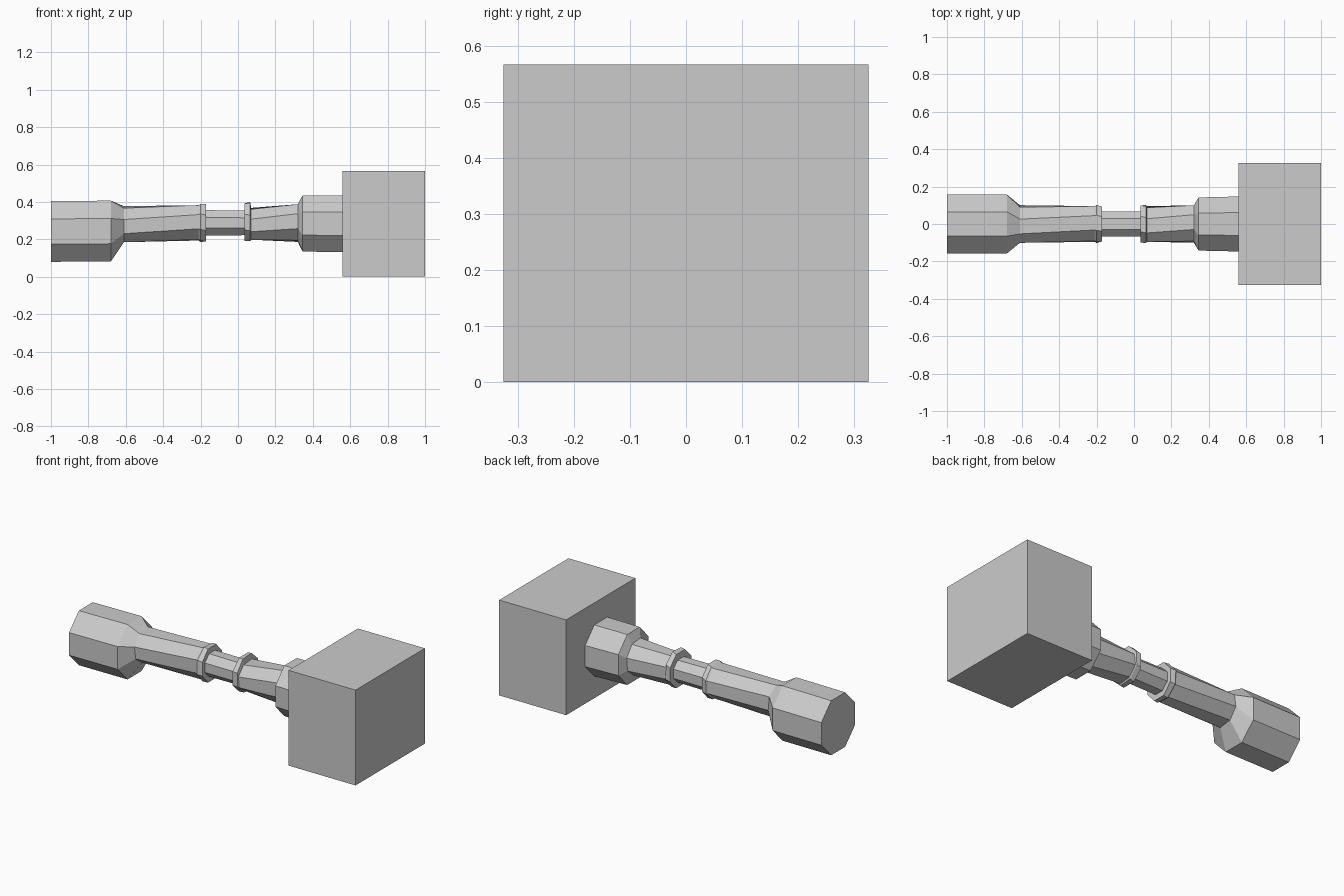
import bpy, bmesh, math

if "Cube" in bpy.data.objects:
    bpy.data.objects.remove(bpy.data.objects["Cube"])


def loft(name, sections, sides=8):
    """Faceted bar along x; each section is (x, centre z, half width y, half height z, twist degrees)."""
    bm = bmesh.new()
    rings = []
    k = 1 / math.cos(math.pi / sides)
    for x, cz, ry, rz, twist in sections:
        ring = []
        for i in range(sides):
            a = 2 * math.pi * (i + 0.5) / sides + math.radians(twist)
            ring.append(bm.verts.new((x, ry * k * math.cos(a), cz + rz * k * math.sin(a))))
        rings.append(ring)
    for a, b in zip(rings, rings[1:]):
        for i in range(sides):
            j = (i + 1) % sides
            bm.faces.new((a[i], a[j], b[j], b[i]))
    bm.faces.new(rings[0])
    bm.faces.new(rings[-1])
    bmesh.ops.recalc_face_normals(bm, faces=bm.faces)
    mesh = bpy.data.meshes.new(name)
    bm.to_mesh(mesh)
    bm.free()
    obj = bpy.data.objects.new(name, mesh)
    bpy.context.collection.objects.link(obj)
    return obj


# heavy block head
bpy.ops.mesh.primitive_cube_add(size=1, location=(0.78, 0, 0.283))
head = bpy.context.object
head.name = "hammer_head"
head.scale = (0.44, 0.65, 0.566)

# one continuous handle: pommel, rear shaft, ring, thin grip, ring, front shaft, collar
loft("handle", [
    (-1.00, 0.242, 0.158, 0.162, 0),
    (-0.68, 0.244, 0.158, 0.163, 0),
    (-0.61, 0.281, 0.096, 0.092, 8),
    (-0.21, 0.288, 0.093, 0.092, -4),
    (-0.20, 0.288, 0.099, 0.099, -4),
    (-0.17, 0.288, 0.092, 0.100, 0),
    (-0.17, 0.288, 0.068, 0.068, 0),
    (0.035, 0.288, 0.068, 0.066, 0),
    (0.035, 0.292, 0.100, 0.100, 0),
    (0.065, 0.295, 0.098, 0.102, 4),
    (0.07, 0.283, 0.092, 0.082, 6),
    (0.32, 0.287, 0.096, 0.097, -6),
    (0.345, 0.285, 0.142, 0.150, 0),
    (0.56, 0.283, 0.147, 0.152, 0),
])
